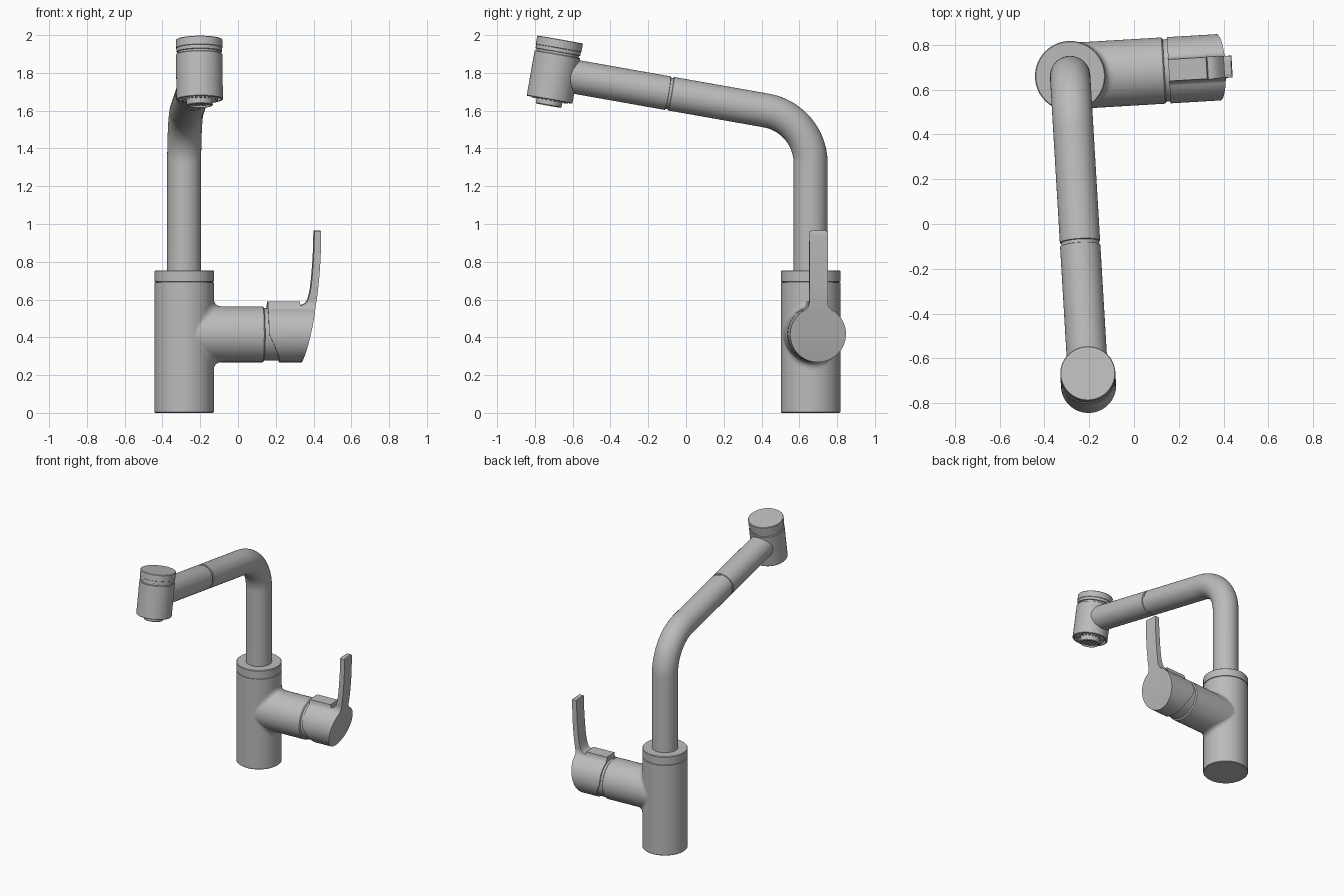
import bpy, bmesh
from math import sin, cos, pi, sqrt, radians
from mathutils import Matrix, Vector

if "Cube" in bpy.data.objects:
    bpy.data.objects.remove(bpy.data.objects["Cube"])

metal = bpy.data.materials.new("brushed grey")
metal.use_nodes = True
GREY = (0.5, 0.5, 0.5, 1)
metal.diffuse_color = GREY
metal.node_tree.nodes["Principled BSDF"].inputs["Base Color"].default_value = GREY

# The whole tap is turned slightly about its column
BASE = Matrix.Translation((-0.285, 0.66, 0)) @ Matrix.Rotation(radians(3.4), 4, 'Z')
SEG = 64
TILT = radians(10)


def finish(bm, name, frame=Matrix(), angle=35):
    bmesh.ops.recalc_face_normals(bm, faces=bm.faces)
    mesh = bpy.data.meshes.new(name)
    bm.to_mesh(mesh)
    bm.free()
    ob = bpy.data.objects.new(name, mesh)
    bpy.context.collection.objects.link(ob)
    ob.matrix_world = BASE @ frame
    mesh.materials.append(metal)
    smooth(ob, angle)
    return ob


def smooth(ob, angle=35):
    bpy.ops.object.select_all(action='DESELECT')
    ob.select_set(True)
    bpy.context.view_layer.objects.active = ob
    bpy.ops.object.shade_smooth_by_angle(angle=radians(angle))


def skin(rings, name, frame=Matrix(), caps=True):
    """Bridge a row of closed rings."""
    bm = bmesh.new()
    rows = [[bm.verts.new(p) for p in ring] for ring in rings]
    for a, b in zip(rows, rows[1:]):
        for i in range(len(a)):
            j = (i + 1) % len(a)
            bm.faces.new((a[i], a[j], b[j], b[i]))
    if caps:
        bm.faces.new(rows[0])
        bm.faces.new(rows[-1])
    return finish(bm, name, frame)


def lathe(profile, name, frame=Matrix(), seg=SEG):
    """Turn (radius, height) points around the local z axis."""
    return skin([[(r * cos(2 * pi * i / seg), r * sin(2 * pi * i / seg), z)
                  for i in range(seg)] for r, z in profile], name, frame)


def slab(points, name, axis, half):
    """Extrude a flat outline along x or y."""
    def place(a, b, d):
        return (d, a, b) if axis == 'x' else (a, d, b)
    return skin([[place(a, b, d) for a, b in points] for d in half], name)


# Column with a fine joint under its top collar
R = 0.157
lathe([(R - .004, 0), (R, .004), (R, .689), (R - .005, .69), (R - .005, .694),
       (R, .695), (R, .751), (R - .004, .755)], "column")

# Upright pipe and bend
PIPE, BEND, START = 0.09, 0.285, 1.32
rings = []
for k in range(-1, 25):
    t = max(k, 0) / 24 * (pi / 2 - TILT)
    centre = Vector((0, -BEND * (1 - cos(t)), START + BEND * sin(t) if k >= 0 else .74))
    out = Vector((0, cos(t), sin(t)))
    rings.append([centre + PIPE * (cos(2 * pi * i / SEG) * Vector((1, 0, 0))
                                   + sin(2 * pi * i / SEG) * out) for i in range(SEG)])
skin(rings, "bent_pipe")
bend_end = Vector((0, -BEND * (1 - sin(TILT)), START + BEND * cos(TILT)))

# Sloping spout with a joint groove, ending inside the head
slope = Matrix.Translation(bend_end) @ Matrix.Rotation(pi / 2 - TILT, 4, 'X')
JOINT, REACH = 0.522, 1.142
G = PIPE - .006
lathe([(PIPE, 0), (PIPE, JOINT - .009), (G, JOINT - .007), (G, JOINT + .007),
       (PIPE, JOINT + .009), (PIPE, REACH)], "spout", slope)

# Spray head, tilted with the spout
along = Vector((0, -cos(TILT), sin(TILT)))
head = Matrix.Translation(bend_end + along * REACH) @ Matrix.Rotation(-TILT, 4, 'X')
H = 0.123
lathe([(.07, -.125), (.112, -.125), (.112, -.143), (H - .003, -.143), (H, -.14),
       (H, .098), (H - .003, .101), (H - .009, .101), (H - .009, .112),
       (H - .003, .114), (H - .003, .133), (H, .135), (H, .177), (H - .003, .18)],
      "spray_head", head)
lathe([(.05, -.165), (.056, -.165), (.058, -.175), (.066, -.175), (.069, -.171),
       (.069, -.12)], "aerator", head)


def nubs(name, count, radius, size, top, bottom):
    for n in range(count):
        a = 2 * pi * n / count
        spot = head @ Matrix.Translation((radius * cos(a), radius * sin(a), 0))
        lathe([(size * .7, bottom), (size, top)], name, spot, 8)


nubs("spray_nozzle", 24, .091, .008, -.12, -.148)
nubs("aerator_outer_dot", 12, .038, .005, -.16, -.17)
nubs("aerator_inner_dot", 6, .018, .005, -.16, -.17)

# Side arm, blended into the column
ARM, AXIS_Z = 0.148, 0.416
arm = Matrix.Translation((0, 0, AXIS_Z)) @ Matrix.Rotation(pi / 2, 4, 'Y')
lathe([(ARM, .05), (ARM, .416), (ARM - .003, .42), (ARM - .009, .422),
       (ARM - .009, .56)], "side_arm", arm)
rings = []
for k in range(11):
    t = k / 10
    ring = []
    for i in range(SEG):
        a = 2 * pi * i / SEG
        f = .006 + .038 * sin(a) ** 2

        def at(radius, shift=0):
            y = radius * cos(a)
            x = sqrt(max(R * R - y * y, 0)) + shift
            return Vector((x, y, AXIS_Z + radius * sin(a)))
        ring.append(at(ARM, f) * (1 - t) ** 2 + at(ARM) * 2 * t * (1 - t)
                    + at(ARM + f) * t * t)
    rings.append(ring)
skin(rings, "arm_fillet", caps=False)


def curve(points, steps=8):
    """Smooth curve through the given points."""
    p = [Vector(q) for q in points]
    p = [2 * p[0] - p[1]] + p + [2 * p[-1] - p[-2]]
    out = []
    for a, b, c, d in zip(p, p[1:], p[2:], p[3:]):
        for s in range(steps):
            t = s / steps
            out.append(.5 * (2 * b + (c - a) * t + (2 * a - 5 * b + 4 * c - d) * t * t
                             + (3 * b - a - 3 * c + d) * t ** 3))
    return [tuple(v) for v in out] + [tuple(points[-1])]


# Lever: side outline intersected with the end outline (disc plus blade)
outer = curve([(.62, .255), (.65, .36), (.675, .47), (.697, .58), (.712, .7),
               (.721, .83), (.724, .958)])
inner = curve([(.688, .966), (.685, .85), (.674, .7), (.662, .625), (.645, .585),
               (.615, .567)])
side = outer + [(.72, .966)] + inner + [(.61, .59), (.441, .59), (.441, .42),
                                       (.492, .31), (.508, .255)]
lever = slab(side, "lever", 'y', (-.2, .2))

W, F = .048, .05
blend_y = W + F
blend_z = sqrt((ARM + F) ** 2 - blend_y ** 2)
right = [(W, .962), (W + .001, .8), (W + .001, AXIS_Z + blend_z + .02)]
touch = Vector((blend_y, blend_z)) * ARM / (ARM + F)
mid = Vector((W, blend_z))
corner = Vector((W + .004, blend_z - .035))
for k in range(9):
    t = k / 8
    q = mid * (1 - t) ** 2 + corner * 2 * t * (1 - t) + touch * t * t
    right.append((q.x, AXIS_Z + q.y))
first = touch.angle_signed(Vector((1, 0)))
for k in range(1, 33):
    a = first + (-pi / 2 - first) * k / 32
    right.append((ARM * cos(a), AXIS_Z + ARM * sin(a)))
outline = right + [(-y, z) for y, z in reversed(right[:-1])] + [(-.025, .968), (.025, .968)]
cutter = slab(outline, "lever_outline_cutter", 'x', (.3, .9))
cutter.hide_render = True

mod = lever.modifiers.new("outline", 'BOOLEAN')
mod.operation, mod.solver, mod.object = 'INTERSECT', 'EXACT', cutter
bpy.ops.object.select_all(action='DESELECT')
lever.select_set(True)
bpy.context.view_layer.objects.active = lever
bpy.ops.object.modifier_apply(modifier=mod.name)
bpy.data.objects.remove(cutter)
smooth(lever, 30)

# Small index button on top of the lever cap
bm = bmesh.new()
bmesh.ops.create_uvsphere(bm, u_segments=24, v_segments=12, radius=.021)
finish(bm, "index_button", Matrix.Translation((.571, 0, AXIS_Z + ARM - .008)))
